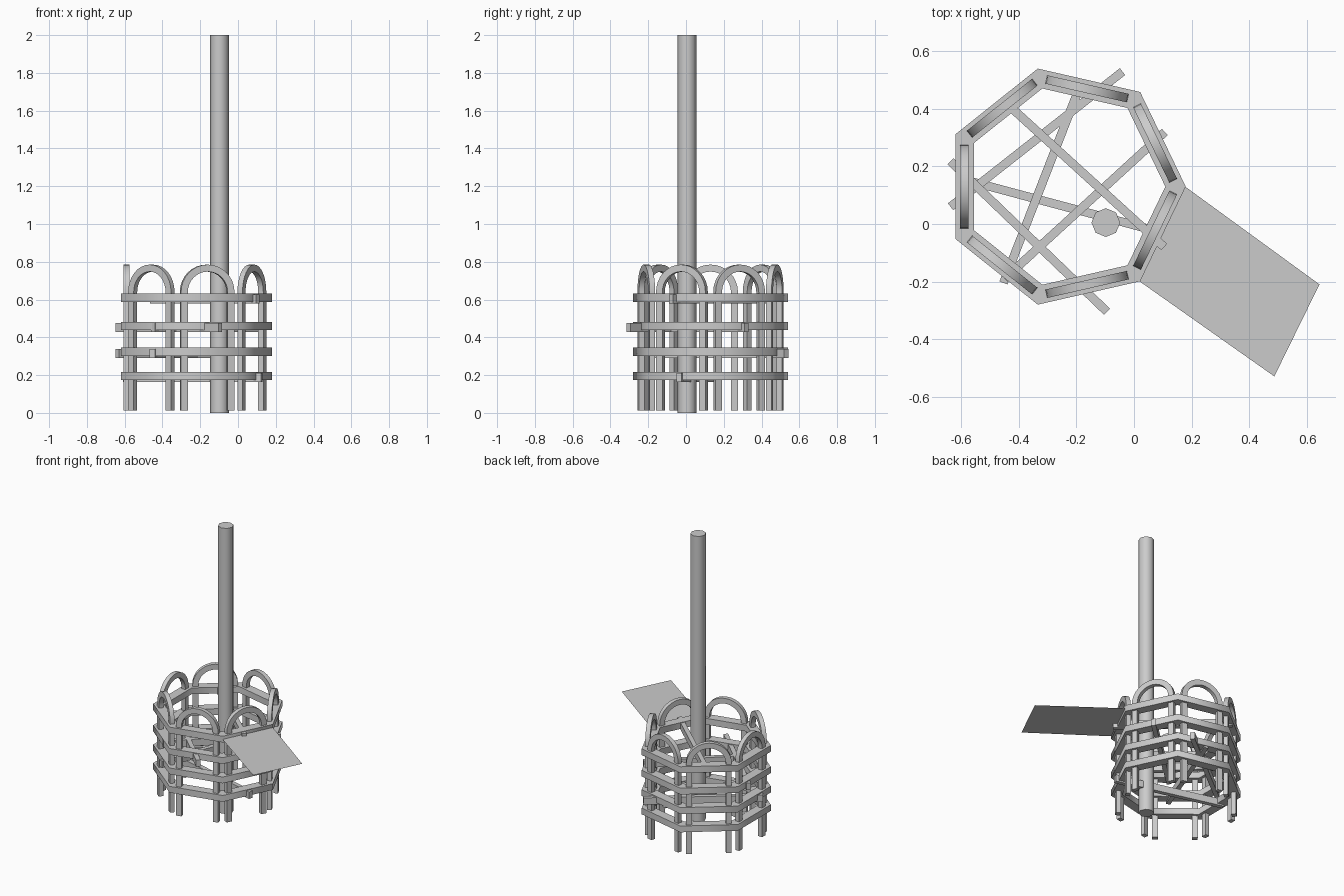
import bpy, bmesh
from math import pi, cos, sin, radians
from mathutils import Vector, Matrix

if "Cube" in bpy.data.objects:
    bpy.data.objects.remove(bpy.data.objects["Cube"])

CX, CY, N = -0.241, 0.13, 7      # basket centre and number of sides
R_OUT, R_IN = 0.421, 0.35        # ring corner radii
HOOP_APOTHEM = 0.349


def finish(name, bm, angle=None):
    bmesh.ops.recalc_face_normals(bm, faces=bm.faces)
    me = bpy.data.meshes.new(name)
    bm.to_mesh(me)
    bm.free()
    ob = bpy.data.objects.new(name, me)
    bpy.context.collection.objects.link(ob)
    if angle:
        bpy.ops.object.select_all(action='DESELECT')
        ob.select_set(True)
        bpy.context.view_layer.objects.active = ob
        bpy.ops.object.shade_smooth_by_angle(angle=radians(angle))
    return ob


def sweep(bm, sections, closed):
    """Skin a list of four-point sections into a tube."""
    rows = [[bm.verts.new(p) for p in s] for s in sections]
    n = len(rows)
    for i in range(n if closed else n - 1):
        a, b = rows[i], rows[(i + 1) % n]
        for j in range(4):
            k = (j + 1) % 4
            bm.faces.new((a[j], a[k], b[k], b[j]))
    if not closed:
        bm.faces.new(rows[0])
        bm.faces.new(rows[-1])


def corner(i, r, z):
    a = 2 * pi * i / N
    return Vector((CX + r * cos(a), CY + r * sin(a), z))


def ring(name, z0, z1):
    bm = bmesh.new()
    sweep(bm, [[corner(i, R_IN, z0), corner(i, R_OUT, z0),
                corner(i, R_OUT, z1), corner(i, R_IN, z1)] for i in range(N)], True)
    finish(name, bm, 55)


def bar(name, p, q, z0, z1, width=0.03):
    p, q = Vector(p), Vector(q)
    d = q - p
    bm = bmesh.new()
    mid = (p + q) / 2
    mat = (Matrix.Translation((mid.x, mid.y, (z0 + z1) / 2))
           @ d.to_3d().to_track_quat('X', 'Z').to_matrix().to_4x4()
           @ Matrix.Diagonal((d.length, width, z1 - z0, 1)))
    bmesh.ops.create_cube(bm, size=1, matrix=mat)
    finish(name, bm)


def hoop(name, i):
    # arch profile in the (tangent, height) plane: outer and inner outline
    ro, ri, zc, half = 0.145, 0.108, 0.64, 0.015
    a = 2 * pi * (i + 0.5) / N
    rad, tan = Vector((cos(a), sin(a), 0)), Vector((-sin(a), cos(a), 0))
    base = Vector((CX, CY, 0)) + rad * HOOP_APOTHEM
    prof = [((ri, 0.013), (ro, 0.013))]
    for k in range(17):
        t = pi * k / 16
        prof.append(((ri * cos(t), zc + ri * sin(t)), (ro * cos(t), zc + ro * sin(t))))
    prof.append(((-ri, 0.013), (-ro, 0.013)))
    bm = bmesh.new()
    secs = []
    for inn, out in prof:
        pi_, po = [base + tan * u + Vector((0, 0, z)) for u, z in (inn, out)]
        secs.append([pi_ - rad * half, po - rad * half, po + rad * half, pi_ + rad * half])
    sweep(bm, secs, False)
    finish(name, bm, 30)


# Four heptagonal rings
for n, (z0, z1) in enumerate([(0.173, 0.217), (0.302, 0.346), (0.438, 0.482), (0.588, 0.632)]):
    ring(f"basket_ring_{n + 1}", z0, z1)

# Arched hoops, one per side
for i in range(N):
    hoop(f"arched_hoop_{i + 1}", i)

# Cross bars lying in the rings
bars = [((-0.605, 0.158), (0.125, -0.037), 0.163),
        ((-0.638, 0.06), (-0.04, 0.53), 0.29),
        ((-0.454, -0.205), (-0.18, 0.5), 0.29),
        ((-0.45, -0.19), (0.107, 0.32), 0.428),
        ((-0.638, 0.218), (-0.094, -0.305), 0.428),
        ((-0.455, 0.43), (0.105, -0.08), 0.58)]
for n, (p, q, z) in enumerate(bars):
    bar(f"cross_bar_{n + 1}", p, q, z, z + 0.048)

# Central mast
bm = bmesh.new()
bmesh.ops.create_cone(bm, cap_ends=True, segments=8, radius1=0.05, radius2=0.05, depth=2,
                      matrix=Matrix.Translation((-0.098, 0.005, 1)))
finish("mast_pole", bm, 55)

# Thin flat platform off the front right side
bm = bmesh.new()
bm.faces.new([bm.verts.new((x, y, 0.61)) for x, y in
              [(0.02, -0.2), (0.488, -0.53), (0.645, -0.21), (0.178, 0.13)]])
finish("boarding_platform", bm)
